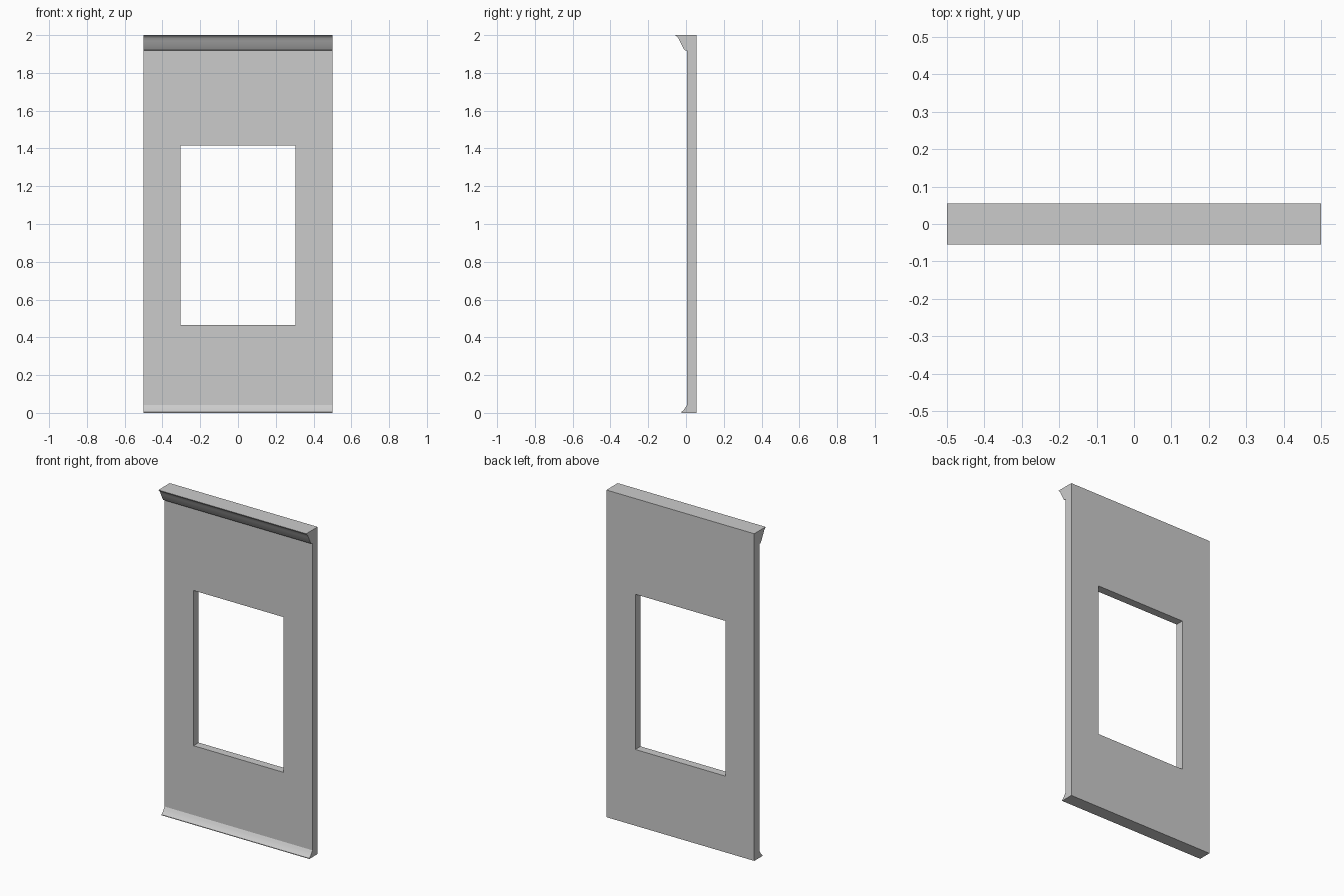
import bpy
import bmesh
import math

if "Cube" in bpy.data.objects:
    bpy.data.objects.remove(bpy.data.objects["Cube"], do_unlink=True)

HALF_WIDTH = 0.5
FRONT, BACK = 0.005, 0.055

plaster = bpy.data.materials.new("plaster_grey")
plaster.use_nodes = True
colour = (0.6, 0.6, 0.6, 1)
plaster.diffuse_color = colour
plaster.node_tree.nodes["Principled BSDF"].inputs["Base Color"].default_value = colour


def extrude_profile(name, profile, half_width):
    """Sweep a closed (y, z) outline along x into a solid."""
    bm = bmesh.new()
    face = bm.faces.new([bm.verts.new((-half_width, y, z)) for y, z in profile])
    swept = bmesh.ops.extrude_face_region(bm, geom=[face])["geom"]
    verts = [v for v in swept if isinstance(v, bmesh.types.BMVert)]
    bmesh.ops.translate(bm, verts=verts, vec=(2 * half_width, 0, 0))
    bmesh.ops.recalc_face_normals(bm, faces=bm.faces)
    mesh = bpy.data.meshes.new(name)
    bm.to_mesh(mesh)
    bm.free()
    mesh.materials.append(plaster)
    obj = bpy.data.objects.new(name, mesh)
    bpy.context.collection.objects.link(obj)
    return obj


# Wall section with a cornice at the top and a skirting at the foot
skirting = [(-0.025, 0), (-0.025, 0.004), (-0.012, 0.016), (-0.003, 0.029), (FRONT, 0.042)]
cornice = [(FRONT, 1.918), (-0.006, 1.92), (-0.012, 1.927), (-0.033, 1.968),
           (-0.04, 1.983), (-0.047, 1.992), (-0.055, 1.997), (-0.055, 2)]
wall = extrude_profile("window_wall", [(BACK, 0)] + skirting + cornice + [(BACK, 2)], HALF_WIDTH)

# Window opening
cutter = extrude_profile("window_cutter", [(-0.2, 0.466), (0.2, 0.466), (0.2, 1.415), (-0.2, 1.415)], 0.304)
cutter.hide_render = True
cutter.hide_set(True)
opening = wall.modifiers.new("window_opening", "BOOLEAN")
opening.operation = "DIFFERENCE"
opening.solver = "EXACT"
opening.object = cutter

# Apply the cut, then smooth the curved mouldings
bpy.context.view_layer.objects.active = wall
wall.select_set(True)
bpy.ops.object.modifier_apply(modifier=opening.name)
bpy.data.objects.remove(cutter, do_unlink=True)
bpy.ops.object.shade_smooth_by_angle(angle=math.radians(30))
